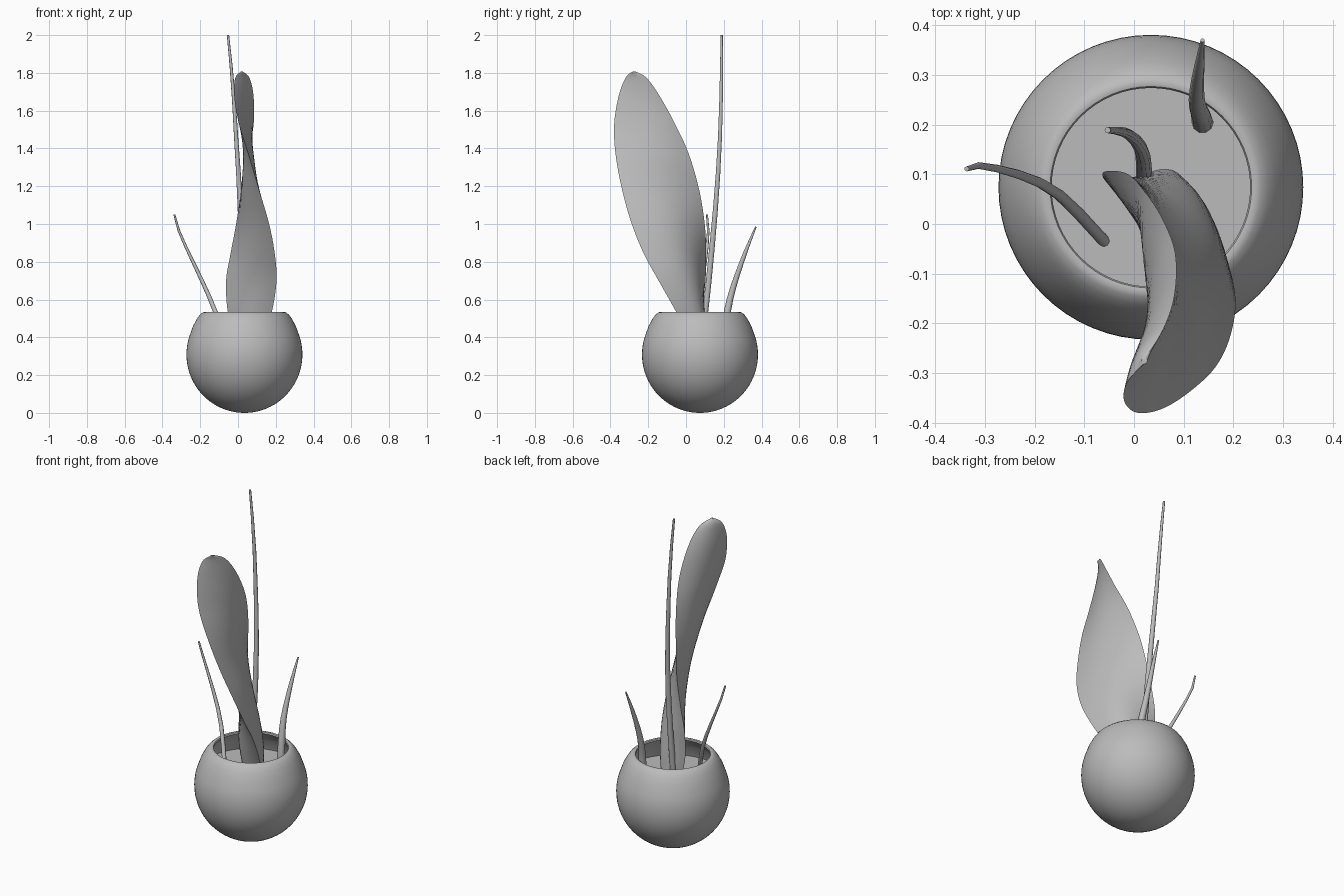
import bpy, bmesh, math
from mathutils import Vector

if "Cube" in bpy.data.objects:
    bpy.data.objects.remove(bpy.data.objects["Cube"])

mat = bpy.data.materials.new("plain grey")
mat.diffuse_color = (0.5, 0.5, 0.5, 1)
mat.use_nodes = True
mat.node_tree.nodes["Principled BSDF"].inputs["Base Color"].default_value = mat.diffuse_color
CX, CY = 0.034, 0.074          # pot axis


def make(name, bm, angle=50):
    bmesh.ops.recalc_face_normals(bm, faces=bm.faces)
    me = bpy.data.meshes.new(name)
    bm.to_mesh(me)
    bm.free()
    me.materials.append(mat)
    ob = bpy.data.objects.new(name, me)
    bpy.context.collection.objects.link(ob)
    bpy.ops.object.select_all(action='DESELECT')
    bpy.context.view_layer.objects.active = ob
    ob.select_set(True)
    bpy.ops.object.shade_smooth_by_angle(angle=math.radians(angle))
    return ob


def lathe(name, profile, n=64):
    bm = bmesh.new()
    vs = [bm.verts.new((CX + r, CY, z)) for r, z in profile]
    edges = [bm.edges.new(p) for p in zip(vs, vs[1:])]
    bmesh.ops.spin(bm, geom=vs + edges, cent=(CX, CY, 0), axis=(0, 0, 1),
                   angle=2 * math.pi, steps=n)
    bmesh.ops.remove_doubles(bm, verts=bm.verts, dist=1e-5)
    return make(name, bm)


def spline(pts, t):
    """Catmull-Rom point at t in 0..1 along pts."""
    n = len(pts) - 1
    i = min(int(t * n), n - 1)
    u = t * n - i
    p = [Vector(pts[max(0, min(n, k))]) for k in range(i - 1, i + 3)]
    return 0.5 * (2 * p[1] + (p[2] - p[0]) * u
                  + (2 * p[0] - 5 * p[1] + 4 * p[2] - p[3]) * u * u
                  + (3 * p[1] - p[0] - 3 * p[2] + p[3]) * u ** 3)


def tube(name, rings):
    """Skin closed rings of points and cap both ends."""
    bm = bmesh.new()
    rings = [[bm.verts.new(p) for p in ring] for ring in rings]
    for p, q in zip(rings, rings[1:]):
        for k in range(len(p)):
            bm.faces.new((p[k], p[k - 1], q[k - 1], q[k]))
    bm.faces.new(rings[0])
    bm.faces.new(rings[-1])
    return make(name, bm)


def blade(name, pts, radii, steps=9, sides=10):
    """Tapered round stalk along a path."""
    rings = []
    for s in range(steps + 1):
        t = s / steps
        c = spline(pts, t)
        d = (spline(pts, min(1, t + .02)) - spline(pts, max(0, t - .02))).normalized()
        a = d.cross(Vector((0, 1, 0))).normalized()
        b = d.cross(a)
        r = spline([(q, 0, 0) for q in radii], t).x
        rings.append([c + r * (a * math.cos(k * math.tau / sides)
                               + b * math.sin(k * math.tau / sides))
                      for k in range(sides)])
    return tube(name, rings)


# Pot: ball cut open at the top, with a rounded lip and thin wall
R, ZC = 0.307, 0.309
outer = [(R * math.sin(a), ZC - ZC * math.cos(a))
         for a in (math.radians(i * 4.5) for i in range(25))]
rim = [(0.272, 0.46), (0.252, 0.497), (0.237, 0.518), (0.222, 0.531),
       (0.211, 0.535), (0.203, 0.533), (0.2, 0.526)]
inner = [(0.22, 0.5), (0.25, 0.46), (0.27, 0.4)]
lathe("pot", outer + rim + inner)

# Soil: flat disc inside the pot
lathe("soil", [(0, 0.4), (0.27, 0.4)])

# Big twisted leaf: front edge, back edge, sideways bulge and half thickness
front = [(.13, .02, .395), (.18, -.055, .54), (.204, -.145, .7), (.195, -.222, .84),
         (.165, -.287, 1.0), (.112, -.338, 1.18), (.055, -.373, 1.37),
         (.005, -.38, 1.53), (-.02, -.356, 1.68), (-.014, -.319, 1.775), (.018, -.283, 1.807)]
back = [(-.02, .075, .395), (-.055, .085, .54), (-.063, .103, .7), (-.04, .107, .84),
        (-.01, .099, 1.0), (.018, .07, 1.18), (.055, .015, 1.37),
        (.083, -.058, 1.53), (.082, -.141, 1.68), (.06, -.21, 1.775), (.024, -.268, 1.807)]
bulge = [.02, .025, .025, .02, .01, .0, 0, -.005, -.008, -.006, 0]
half = [.045, .054, .055, .052, .045, .036, .028, .02, .014, .01, .006]
ROWS, COLS = 50, 14
rings = []
for i in range(ROWS + 1):
    t = i / ROWS
    f, b = spline(front, t), spline(back, t)
    h, w, _ = spline([(p, q, 0) for p, q in zip(bulge, half)], t)
    chord = b - f
    side = Vector((-chord.y, chord.x, 0)).normalized()
    if side.x < 0:
        side = -side
    ring = []
    for j in range(2 * COLS):
        s, sign = (j, 1) if j <= COLS else (2 * COLS - j, -1)
        ring.append(f + chord * (s / COLS)
                    + side * (h + sign * w) * math.sin(math.pi * s / COLS))
    rings.append(ring)
tube("big_leaf", rings)

# Thin stalks
blade("tall_blade", [(.02, .085, .395), (.02, .11, .6), (.018, .138, .88), (.008, .163, 1.17),
                     (-.01, .18, 1.46), (-.028, .187, 1.74), (-.053, .189, 2.0)],
      [.016, .016, .015, .013, .011, .009, .006])
blade("left_blade", [(-.06, -.035, .395), (-.12, .03, .535), (-.163, .068, .64),
                     (-.21, .092, .74), (-.262, .108, .85), (-.308, .118, .95),
                     (-.337, .111, 1.05)], [.012, .012, .011, .01, .008, .007, .005], 7, 8)
blade("back_blade", [(.138, .205, .395), (.135, .218, .53), (.127, .243, .64),
                     (.127, .278, .75), (.132, .322, .87), (.138, .37, .985)],
      [.022, .02, .017, .014, .01, .004])
